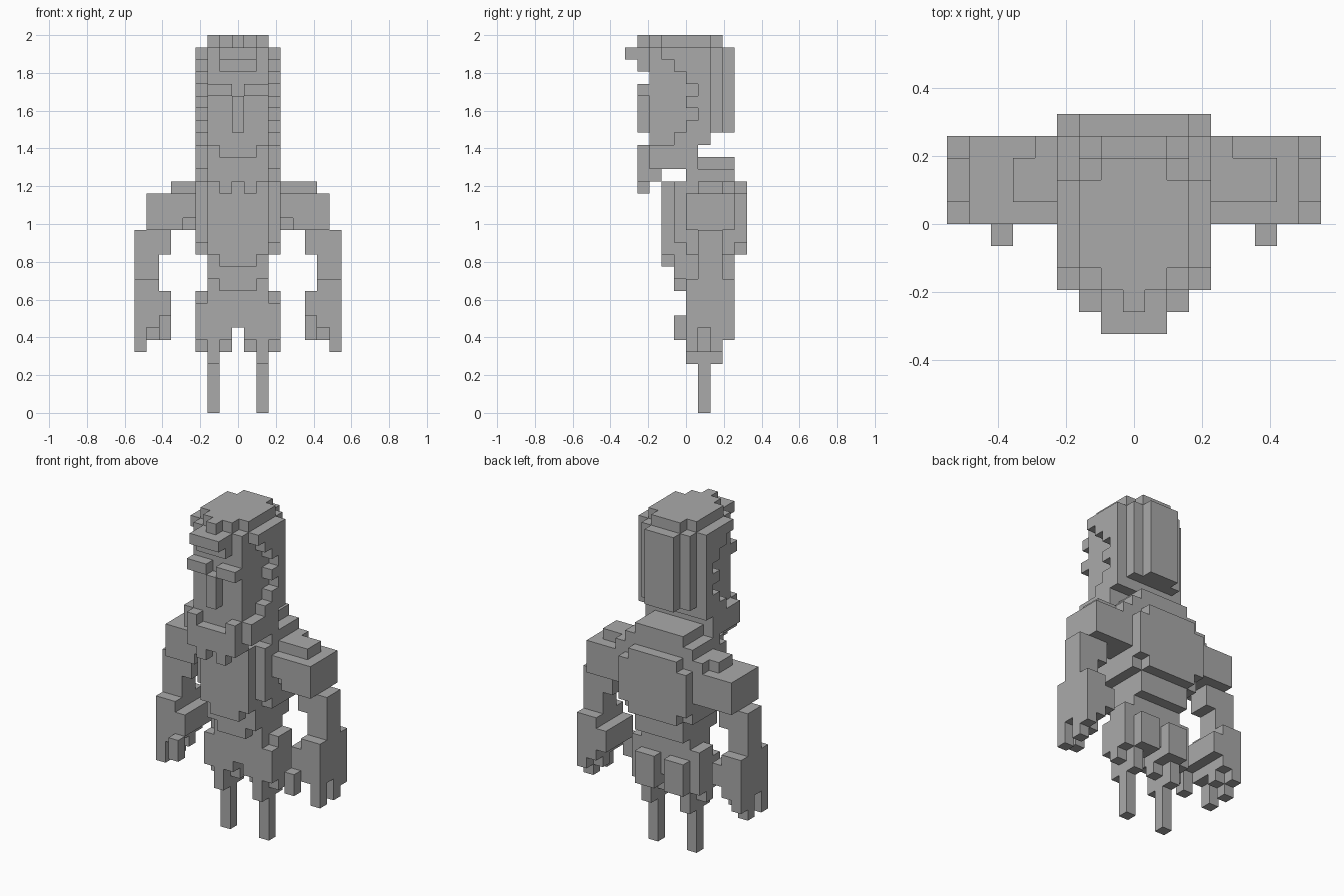
import bpy
import bmesh
from mathutils import Vector

UNIT = 2 / 31  # edge of one block

default_cube = bpy.data.objects.get("Cube")
if default_cube:
    bpy.data.objects.remove(default_cube)

stone = bpy.data.materials.new("plain grey")
stone.use_nodes = True
stone.diffuse_color = (0.4, 0.4, 0.4, 1)
shader = next(n for n in stone.node_tree.nodes if n.type == 'BSDF_PRINCIPLED')
shader.inputs["Base Color"].default_value = stone.diffuse_color

parts = {}
occupied = set()


def add_blocks(part, across, depth, height, sides=(-1, 1)):
    """Fill a range of blocks, counted outwards from the middle column, on the given sides."""
    cells = parts.setdefault(part, set())
    for side in sides:
        for column in range(*across):
            for row in range(*depth):
                for level in range(*height):
                    cell = (side * column, row, level)
                    if cell not in occupied:
                        occupied.add(cell)
                        cells.add(cell)


# Legs with flared tops
add_blocks("legs", across=(2, 3), depth=(1, 2), height=(0, 4))
add_blocks("legs", across=(2, 3), depth=(0, 3), height=(4, 6))
add_blocks("legs", across=(1, 4), depth=(1, 2), height=(5, 6))

# Hips, with a notch between the legs and a pad on each side of the back
add_blocks("hips", across=(0, 1), depth=(0, 3), height=(7, 10))
add_blocks("hips", across=(1, 3), depth=(0, 3), height=(6, 10))
add_blocks("hips", across=(3, 4), depth=(0, 3), height=(6, 9))
add_blocks("hips", across=(3, 4), depth=(1, 3), height=(9, 10))
add_blocks("back_pads", across=(1, 3), depth=(3, 4), height=(6, 9))

# Waist
add_blocks("waist", across=(0, 3), depth=(0, 3), height=(10, 11))
add_blocks("waist", across=(0, 3), depth=(0, 4), height=(11, 13))
add_blocks("waist", across=(0, 2), depth=(-1, 0), height=(10, 12))
add_blocks("waist", across=(2, 3), depth=(-1, 0), height=(11, 13))

# Chest, flanks and rounded back plate
add_blocks("chest", across=(0, 4), depth=(0, 4), height=(13, 20))
add_blocks("chest", across=(3, 4), depth=(-1, 0), height=(14, 19))
add_blocks("chest", across=(0, 3), depth=(-2, 0), height=(13, 19))
add_blocks("chest", across=(0, 2), depth=(-2, 0), height=(12, 13))
add_blocks("back_plate", across=(0, 3), depth=(4, 5), height=(13, 19))
add_blocks("back_plate", across=(3, 4), depth=(4, 5), height=(14, 18))
add_blocks("collar", across=(0, 3), depth=(0, 4), height=(20, 21))

# Upper arms, the left shoulder cap being one block longer
add_blocks("upper_arms", across=(5, 8), depth=(0, 4), height=(15, 18))
add_blocks("upper_arms", across=(4, 5), depth=(0, 4), height=(16, 18))
add_blocks("upper_arms", across=(4, 5), depth=(1, 4), height=(15, 16))
add_blocks("shoulder_caps", across=(4, 5), depth=(1, 4), height=(18, 19))
add_blocks("shoulder_caps", across=(5, 6), depth=(1, 3), height=(18, 19))
add_blocks("shoulder_caps", across=(6, 7), depth=(1, 3), height=(18, 19), sides=(1,))

# Forearms
add_blocks("forearms", across=(6, 9), depth=(1, 3), height=(13, 15))
add_blocks("forearms", across=(7, 9), depth=(1, 3), height=(11, 13))

# Hands with stepped palms, fingers and thumbs
add_blocks("hands", across=(6, 7), depth=(0, 4), height=(8, 10))
add_blocks("hands", across=(7, 8), depth=(0, 4), height=(7, 11))
add_blocks("hands", across=(8, 9), depth=(0, 4), height=(7, 11))
add_blocks("fingers", across=(8, 9), depth=(3, 4), height=(6, 7))
add_blocks("fingers", across=(7, 8), depth=(2, 3), height=(6, 7))
for finger_row in (0, 2):
    add_blocks("fingers", across=(8, 9), depth=(finger_row, finger_row + 1), height=(5, 7))
add_blocks("thumbs", across=(6, 7), depth=(-1, 0), height=(6, 8))

# Head and neck
add_blocks("head", across=(0, 3), depth=(-3, 1), height=(21, 30))
add_blocks("head", across=(0, 3), depth=(1, 2), height=(22, 30))
add_blocks("neck", across=(0, 3), depth=(-2, 1), height=(20, 21))

# Beard: stepped front with two tips, and sides running up to the hair
add_blocks("beard", across=(0, 3), depth=(-4, -2), height=(19, 21))
add_blocks("beard", across=(2, 3), depth=(-4, -3), height=(21, 22))
add_blocks("beard", across=(1, 2), depth=(-4, -3), height=(18, 19))
add_blocks("beard", across=(3, 4), depth=(-3, 1), height=(20, 22))
add_blocks("beard", across=(3, 4), depth=(-1, 2), height=(22, 23))

# Nose and brows
add_blocks("nose", across=(0, 1), depth=(-4, -3), height=(23, 26))
add_blocks("brows", across=(1, 3), depth=(-4, -3), height=(26, 27))

# Hair: ragged side edges, rounded back, layered crown and fringe
hair_starts = (0, 1, 0, 1, 0, -1, -2)
for step, front_row in enumerate(hair_starts):
    level = 23 + step
    add_blocks("hair", across=(3, 4), depth=(front_row, 2), height=(level, level + 1))
add_blocks("hair", across=(0, 3), depth=(2, 3), height=(23, 30))
add_blocks("hair", across=(0, 2), depth=(3, 4), height=(23, 30))
add_blocks("crown", across=(0, 3), depth=(-2, 2), height=(30, 31))
add_blocks("crown", across=(0, 2), depth=(-3, 3), height=(30, 31))
add_blocks("crown", across=(0, 1), depth=(-4, -3), height=(30, 31))
add_blocks("fringe", across=(0, 2), depth=(-4, -3), height=(28, 30))
add_blocks("fringe", across=(0, 2), depth=(-5, -4), height=(29, 30))


def build_part(name, cells):
    """Make one mesh from the outward faces of its blocks."""
    bm = bmesh.new()
    for cell in sorted(cells):
        centre = Vector(cell) + Vector((0, 0.5, 0.5))
        for axis in range(3):
            for sign in (-1, 1):
                neighbour = list(cell)
                neighbour[axis] += sign
                if tuple(neighbour) in occupied:
                    continue
                normal, u, v = Vector(), Vector(), Vector()
                normal[axis] = sign / 2
                u[(axis + 1) % 3] = sign / 2
                v[(axis + 2) % 3] = 1 / 2
                corners = (-u - v, u - v, u + v, v - u)
                bm.faces.new([bm.verts.new((centre + normal + c) * UNIT) for c in corners])
    bmesh.ops.remove_doubles(bm, verts=bm.verts, dist=UNIT / 100)
    bmesh.ops.dissolve_limit(bm, angle_limit=0.01, verts=bm.verts, edges=bm.edges)
    mesh = bpy.data.meshes.new(name)
    bm.to_mesh(mesh)
    bm.free()
    mesh.materials.append(stone)
    bpy.context.collection.objects.link(bpy.data.objects.new(name, mesh))


for part_name, part_cells in parts.items():
    build_part(part_name, part_cells)
